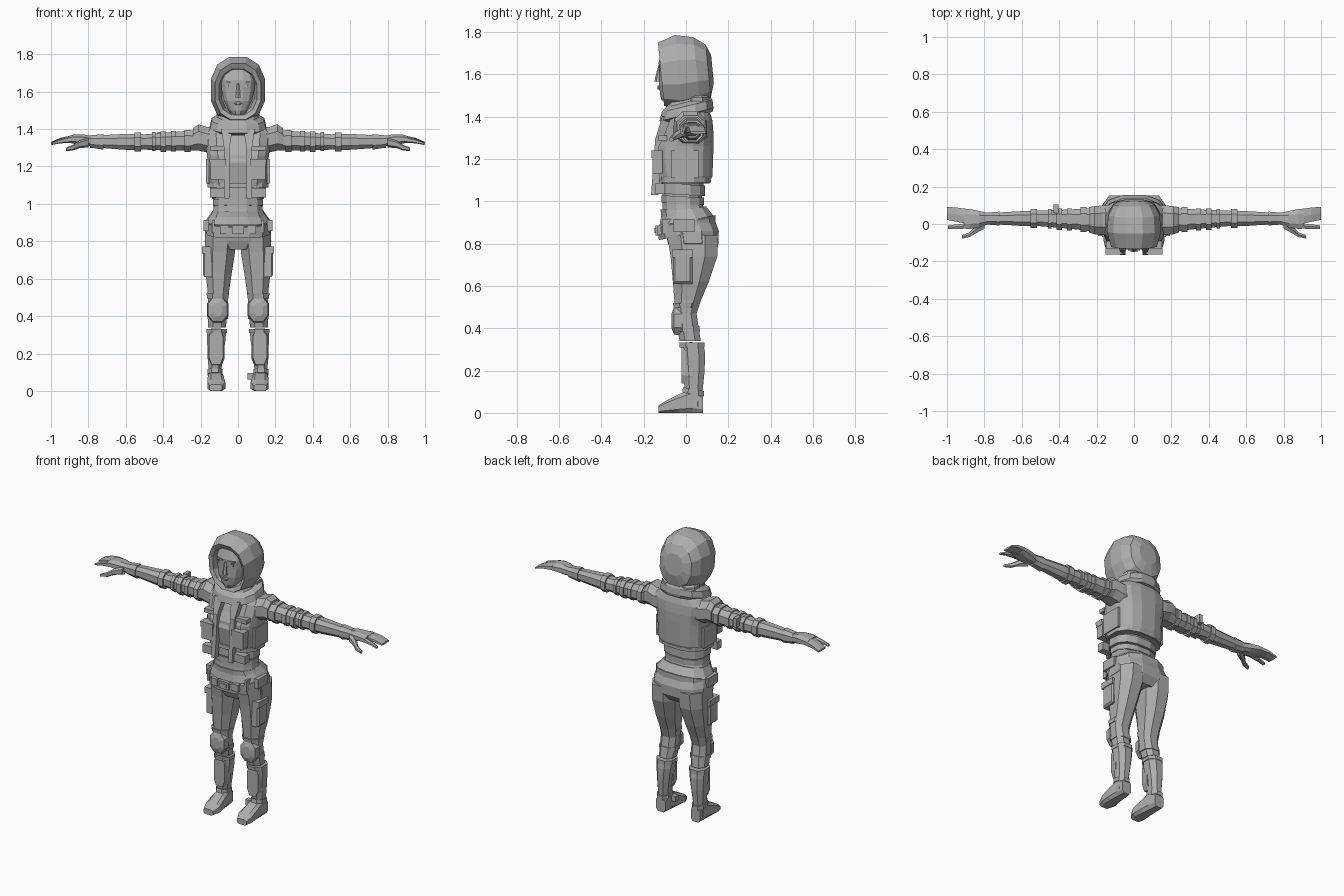
import bpy, bmesh, math
from mathutils import Vector

grey = bpy.data.materials.new("plain_grey")
grey.diffuse_color = (0.42, 0.42, 0.42, 1)


def finish(name, bm, mirror):
    bmesh.ops.recalc_face_normals(bm, faces=bm.faces[:])
    me = bpy.data.meshes.new(name)
    bm.to_mesh(me)
    bm.free()
    me.materials.append(grey)
    ob = bpy.data.objects.new(name, me)
    bpy.context.collection.objects.link(ob)
    if mirror:
        m = ob.modifiers.new("mirror", "MIRROR")
        m.use_mirror_merge = False
        m.use_clip = False
    return ob


def loft(name, axis, rows, n=8, p=0.8, shear=0.0, mirror=False, groove=0.0, caps=True):
    """Skin rings along an axis. Row: (t, u0, u1, v0, v1); (u, v) are the other two axes in order.
    shear tilts rings by their v position; groove sinks the front centre of z rings."""
    bm = bmesh.new()
    rings = []
    for t, u0, u1, v0, v1 in rows:
        ring = []
        for i in range(n):
            a = 2 * math.pi * (i + 0.5) / n
            c, s = math.cos(a), math.sin(a)
            c, s = math.copysign(abs(c) ** p, c), math.copysign(abs(s) ** p, s)
            u = (u0 + u1) / 2 + c * (u1 - u0) / 2 / math.cos(math.pi / n) ** p
            v = (v0 + v1) / 2 + s * (v1 - v0) / 2 / math.cos(math.pi / n) ** p
            w = t + shear * s * (v1 - v0) / 2
            if groove and abs(u) < 0.06 and s < 0:
                v += groove
            ring.append(bm.verts.new({"x": (w, u, v), "y": (u, w, v), "z": (u, v, w)}[axis]))
        rings.append(ring)
    for a, b in zip(rings, rings[1:]):
        for i in range(n):
            j = (i + 1) % n
            bm.faces.new((a[i], a[j], b[j], b[i]))
    if caps:
        bm.faces.new(rings[0])
        bm.faces.new(rings[-1])
    return finish(name, bm, mirror)


def box(name, x, y, z, mirror=False, taper=1.0, tilt=0.0):
    """Box from ranges; taper narrows the bottom, tilt pushes the top along y."""
    bm = bmesh.new()
    bmesh.ops.create_cube(bm, size=1)
    for v in bm.verts:
        k = taper if v.co.z < 0 else 1
        v.co = Vector(((x[0] + x[1]) / 2 + v.co.x * k * (x[1] - x[0]),
                       (y[0] + y[1]) / 2 + v.co.y * (y[1] - y[0]) + tilt * v.co.z,
                       (z[0] + z[1]) / 2 + v.co.z * (z[1] - z[0])))
    return finish(name, bm, mirror)


def band(name, z, h, hx, yf, yb, tilt=0.0, n=12, p=0.8):
    """Flat strap around the body."""
    loft(name, "z", [(z - h / 2, -hx, hx, yf, yb), (z + h / 2, -hx, hx, yf, yb)], n, p, tilt)


# Head: hood shell with a rolled rim, face set inside
loft("hood", "y", [(-.05, -.085, .085, 1.49, 1.70), (-.105, -.102, .102, 1.475, 1.72),
                   (-.118, -.122, .122, 1.45, 1.75), (-.035, -.145, .145, 1.435, 1.785),
                   (.05, -.138, .138, 1.46, 1.775), (.105, -.11, .11, 1.49, 1.74),
                   (.125, -.06, .06, 1.56, 1.69)], 12, 0.85, -0.1)
loft("face", "z", [(1.475, -.03, .03, -.115, 0), (1.50, -.05, .05, -.122, 0), (1.55, -.075, .075, -.127, 0),
                   (1.61, -.088, .088, -.125, 0), (1.66, -.09, .09, -.128, 0), (1.72, -.075, .075, -.11, 0)], 12, .85)
loft("nose", "z", [(1.565, -.014, .014, -.146, -.11), (1.58, -.012, .012, -.145, -.11),
                   (1.645, -.006, .006, -.128, -.11)], 6)
loft("lips", "z", [(1.528, -.010, .010, -.134, -.11), (1.538, -.022, .022, -.135, -.11),
                   (1.548, -.012, .012, -.135, -.11)], 8)
box("brow", (.018, .062), (-.131, -.1), (1.648, 1.657), True)
box("eye", (.022, .054), (-.125, -.1), (1.625, 1.638), True)

# Scarf and collar rolls
loft("neck_wrap", "z", [(1.38, -.11, .11, -.09, .11), (1.44, -.115, .115, -.10, .11),
                        (1.50, -.10, .10, -.085, .10)], 12, .85, .15)
loft("scarf_roll", "z", [(1.395, -.12, .12, -.10, .125), (1.41, -.15, .15, -.125, .13),
                         (1.45, -.14, .14, -.115, .125), (1.475, -.10, .10, -.09, .11)], 12, .85, .25)
loft("back_collar", "z", [(1.43, -.10, .10, .0, .105), (1.45, -.115, .115, -.01, .12),
                          (1.49, -.115, .115, -.01, .115), (1.505, -.10, .10, .0, .10)], 10, .85)

# Torso: shirt, open jacket and its hem
loft("shirt", "z", [(.93, -.14, .14, -.115, .11), (.98, -.13, .13, -.11, .08), (1.04, -.125, .125, -.11, .075),
                    (1.12, -.14, .14, -.12, .09), (1.22, -.145, .145, -.135, .10), (1.36, -.13, .13, -.08, .10)], 12)
loft("jacket", "z", [(1.085, -.15, .15, -.125, .11), (1.12, -.158, .158, -.135, .125),
                     (1.20, -.162, .162, -.148, .128), (1.26, -.165, .165, -.145, .13),
                     (1.32, -.175, .175, -.115, .13), (1.38, -.18, .18, -.09, .125),
                     (1.415, -.15, .15, -.07, .115), (1.44, -.09, .09, -.05, .09)], 16, .75, groove=.02)
band("jacket_hem", 1.10, .025, .163, -.13, .118)
band("upper_waist_fold", 1.055, .05, .140, -.118, .09, -.06)
band("lower_waist_fold", 1.005, .035, .134, -.115, .085, -.06)
box("front_flap", (.045, .075), (-.155, -.12), (1.03, 1.30), True, .9, .02)
box("lapel", (.03, .09), (-.128, -.08), (1.30, 1.40), True, .5, .03)
box("chest_yoke", (.07, .15), (-.13, -.09), (1.285, 1.31), True)
box("chest_pocket", (.068, .148), (-.158, -.11), (1.13, 1.235), True, .95)
box("chest_pocket_flap", (.064, .152), (-.164, -.11), (1.205, 1.24), True, .95)
box("lower_pouch", (.06, .15), (-.145, -.10), (1.035, 1.085), True)
box("side_strap", (.155, .170), (-.07, .06), (1.11, 1.24), True)

# Hips, belt and buckle
loft("hips", "z", [(.755, -.10, .10, -.065, .12), (.80, -.178, .178, -.085, .153), (.86, -.175, .175, -.10, .155),
                   (.90, -.165, .165, -.115, .14), (.96, -.135, .135, -.12, .10)], 12)
loft("belt", "z", [(.845, -.17, .17, -.128, .14), (.905, -.168, .168, -.135, .14)], 12, .8, .22)
loft("shirt_skirt", "z", [(.905, -.172, .172, -.125, .135), (.96, -.135, .135, -.115, .095)], 12, .8, .15)
box("buckle", (-.032, .032), (-.143, -.11), (.838, .885))
box("buckle_plate", (-.018, .018), (-.149, -.11), (.85, .873))
box("belt_pouch", (.05, .095), (-.138, -.08), (.84, .885), True)
box("belt_loop", (.125, .14), (-.112, -.05), (.845, .915), True)
box("hip_pouch", (.155, .185), (-.06, .04), (.855, .915), True, .95)

# Legs
loft("trouser_leg", "z", [(.84, .01, .175, -.09, .153), (.74, .016, .178, -.073, .148), (.62, .035, .172, -.062, .108),
                          (.53, .048, .162, -.055, .07), (.47, .055, .16, -.05, .05), (.40, .058, .16, -.042, .06),
                          (.34, .065, .16, -.03, .07)], 8, .85, mirror=True)
loft("thigh_pocket", "x", [(.14, -.062, .03, .61, .77), (.178, -.062, .03, .61, .77),
                           (.187, -.052, .02, .62, .76)], 4, .6, mirror=True)
box("thigh_pocket_flap", (.15, .192), (-.065, .034), (.735, .772), True)
loft("knee_fold", "z", [(.495, .052, .165, -.058, .052), (.52, .048, .168, -.062, .06)], 8, .85, mirror=True)
loft("knee_pad", "y", [(-.02, .052, .165, .365, .505), (-.056, .058, .16, .37, .50),
                       (-.068, .085, .135, .40, .47)], 8, .85, mirror=True)
loft("knee_strap", "z", [(.385, .053, .164, -.045, .066), (.41, .053, .164, -.045, .063)], 8, .85, mirror=True)

# Boots
loft("boot_shaft", "z", [(.03, .09, .158, .0, .075), (.10, .09, .157, -.005, .078), (.20, .078, .162, -.015, .088),
                         (.28, .066, .166, -.022, .09), (.325, .064, .167, -.022, .083)], 8, .85, mirror=True)
loft("shin_guard", "y", [(.03, .072, .163, .13, .335), (-.022, .08, .155, .14, .33)], 8, .6, mirror=True)
loft("boot_cuff", "z", [(.31, .060, .169, -.03, .088), (.332, .060, .169, -.032, .088)], 8, .85, mirror=True)
loft("boot_foot", "y", [(.08, .09, .155, 0, .09), (.03, .082, .158, 0, .115), (-.03, .075, .162, 0, .09),
                        (-.09, .068, .163, 0, .06), (-.13, .085, .152, 0, .035)], 8, .55, mirror=True)
loft("ankle_strap", "z", [(.088, .084, .163, -.018, .085), (.112, .084, .163, -.014, .085)], 8, .85, -.2, True)
box("boot_buckle", (.052, .09), (.0, .03), (.06, .095))

# Arms: flared shoulder, sleeve, bands, glove
loft("shoulder", "x", [(.09, -.06, .10, 1.25, 1.42), (.165, -.058, .10, 1.275, 1.41), (.21, -.055, .095, 1.285, 1.425),
                       (.24, -.045, .09, 1.285, 1.405)], 8, .85, mirror=True)
loft("sleeve", "x", [(.20, -.045, .085, 1.285, 1.395), (.30, -.03, .08, 1.285, 1.388), (.40, -.02, .075, 1.287, 1.38),
                     (.50, -.012, .072, 1.29, 1.372), (.58, -.012, .07, 1.288, 1.375), (.68, -.005, .064, 1.295, 1.37),
                     (.79, .0, .058, 1.305, 1.36)], 8, .85, mirror=True)
for k, (x, w, y0, y1, z0, z1) in enumerate([(.27, .03, -.042, .09, 1.277, 1.396), (.345, .025, -.034, .084, 1.28, 1.39),
                                            (.40, .03, -.032, .083, 1.277, 1.388), (.45, .02, -.025, .08, 1.282, 1.384),
                                            (.535, .035, -.022, .08, 1.28, 1.383)]):
    loft("sleeve_band_%d" % (k + 1), "x", [(x - w / 2, y0, y1, z0, z1), (x + w / 2, y0, y1, z0, z1)], 8, .85, mirror=True)
box("arm_radio", (-.43, -.405), (.06, .105), (1.33, 1.385))
loft("glove_cuff", "x", [(.72, -.008, .066, 1.29, 1.373), (.77, -.004, .062, 1.298, 1.368),
                         (.79, -.004, .062, 1.30, 1.366)], 8, .85, mirror=True)
loft("palm", "x", [(.77, .002, .057, 1.308, 1.36), (.83, -.02, .07, 1.312, 1.372), (.88, -.026, .08, 1.322, 1.37),
                   (.91, -.025, .082, 1.328, 1.362)], 8, .8, mirror=True)
loft("fingers", "x", [(.89, .0, .08, 1.33, 1.364), (.95, .012, .088, 1.328, 1.352),
                      (1.0, .022, .092, 1.318, 1.33)], 6, .7, mirror=True)
loft("index_finger", "x", [(.89, -.025, .004, 1.328, 1.36), (.95, -.026, -.002, 1.325, 1.345),
                           (.995, -.027, -.008, 1.316, 1.328)], 6, .8, mirror=True)
loft("thumb", "x", [(.80, -.025, .02, 1.305, 1.35), (.85, -.052, -.015, 1.30, 1.335),
                    (.88, -.07, -.045, 1.288, 1.315), (.92, -.078, -.06, 1.283, 1.30)], 6, .85, mirror=True)
